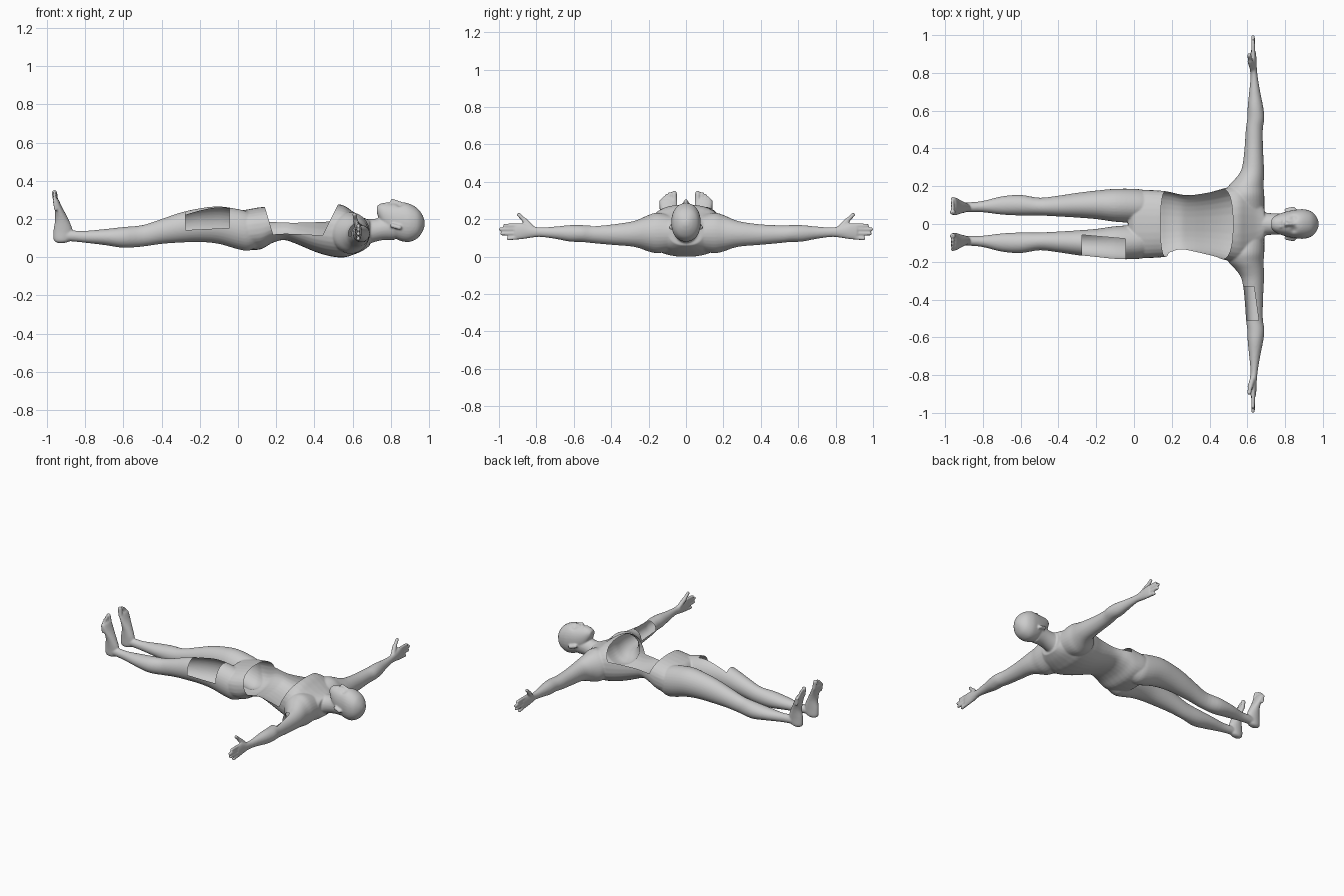
import bpy, bmesh, math
from mathutils import Vector

bm = bmesh.new()


def catmull(a, b, c, d, t):
    return [0.5 * (2*q + (r - p)*t + (2*p - 5*q + 4*r - s)*t*t + (3*q - p - 3*r + s)*t**3)
            for p, q, r, s in zip(a, b, c, d)]


def loft(axis, rows, side=1, power=2.0, n=32, steps=4):
    """Closed tube; each row = position along axis, then low/high bounds on the two other axes."""
    pts = [rows[0]] + rows + [rows[-1]]
    dense = [catmull(*pts[i:i+4], k/steps) for i in range(len(rows)-1) for k in range(steps)]
    dense.append(rows[-1])
    u, v = [k for k in range(3) if k != axis]
    rings = []
    for t, a0, a1, b0, b1 in dense:
        ring = []
        for k in range(n):
            c, s = math.cos(math.tau*k/n), math.sin(math.tau*k/n)
            p = [0, 0, 0]
            p[axis] = t
            p[u] = (a0+a1)/2 + (a1-a0)/2 * math.copysign(abs(c)**(2/power), c)
            p[v] = (b0+b1)/2 + (b1-b0)/2 * math.copysign(abs(s)**(2/power), s)
            p[1] *= side
            ring.append(bm.verts.new(p))
        rings.append(ring)
    for r, q in zip(rings, rings[1:]):
        for k in range(n):
            bm.faces.new((r[k], r[(k+1) % n], q[(k+1) % n], q[k]))
    bm.faces.new(rings[0][::-1])
    bm.faces.new(rings[-1])


def capsule(a, b, r, side=1):
    """Rounded rod between two points (fingers, toes, nose, ears)."""
    a, b = Vector(a), Vector(b)
    a.y *= side
    b.y *= side
    d = b - a
    rot = d.to_track_quat('Z', 'Y')
    for vert in bmesh.ops.create_uvsphere(bm, u_segments=12, v_segments=9, radius=r)['verts']:
        if vert.co.z > 0:
            vert.co.z += d.length
        vert.co = rot @ vert.co + a


# torso
loft(0, [(x, -w, w, lo, hi) for x, w, lo, hi in [
    (-.03, .09, .09, .21), (0, .165, .055, .24), (.05, .18, .04, .25), (.12, .178, .042, .262),
    (.18, .172, .075, .264), (.24, .158, .09, .262), (.3, .153, .072, .262), (.4, .168, .03, .27),
    (.48, .19, .006, .28), (.55, .205, -.001, .272), (.6, .2, .012, .24), (.65, .16, .033, .21),
    (.69, .09, .06, .195)]], power=2.4)

# neck and head
loft(0, [(.64, -.075, .075, .05, .2), (.7, -.06, .06, .075, .2), (.76, -.056, .056, .09, .21),
         (.82, -.06, .06, .09, .24)])
loft(0, [(x, -w, w, lo, hi) for x, w, lo, hi in [
    (.727, .025, .23, .268), (.75, .045, .175, .282), (.78, .058, .13, .284), (.82, .069, .1, .284),
    (.86, .076, .083, .288), (.9, .078, .081, .279), (.94, .066, .1, .255), (.965, .04, .133, .222),
    (.977, .012, .165, .19)]], power=2.2)
capsule((.85, 0, .281), (.808, 0, .296), .011)
capsule((.778, -.014, .279), (.778, .014, .279), .009)

for s in (1, -1):
    # ears and nostrils
    capsule((.808, .074, .165), (.845, .08, .155), .012, s)
    capsule((.803, .004, .287), (.803, .009, .287), .008, s)

    # arms
    loft(1, [(.08, .5, .69, .03, .22), (.15, .49, .69, .018, .235), (.2, .5, .686, .027, .222),
             (.25, .545, .688, .045, .2), (.3, .572, .688, .055, .185), (.4, .585, .683, .063, .172),
             (.5, .592, .682, .072, .167), (.56, .6, .69, .078, .168), (.62, .602, .684, .08, .168),
             (.7, .61, .668, .095, .16), (.78, .617, .655, .105, .156), (.83, .612, .65, .1, .165),
             (.88, .615, .648, .092, .178), (.915, .618, .644, .09, .175)], s)
    # fingers and thumb
    for y0, z0, y1, z1 in [(.9, .167, .968, .166), (.9, .146, .991, .146),
                           (.9, .124, .983, .122), (.89, .102, .95, .096)]:
        capsule((.631, y0, z0), (.63, y1, z1), .0105, s)
    capsule((.628, .82, .15), (.615, .862, .192), .015, s)
    capsule((.615, .862, .192), (.61, .893, .223), .0115, s)

    # legs
    loft(0, [(.13, .03, .15, .07, .2), (.06, .008, .178, .035, .235), (0, .006, .186, .042, .252),
             (-.1, .012, .186, .07, .266), (-.2, .026, .177, .08, .256), (-.3, .034, .165, .077, .234),
             (-.4, .04, .15, .07, .2), (-.5, .045, .139, .056, .168), (-.6, .045, .154, .05, .158),
             (-.7, .05, .146, .064, .147), (-.8, .062, .122, .076, .138), (-.87, .063, .115, .083, .14),
             (-.92, .064, .112, .085, .14)], s)
    # feet and toes
    loft(2, [(.075, -.945, -.905, .072, .1), (.09, -.965, -.875, .06, .112), (.14, -.966, -.866, .058, .116),
             (.2, -.957, -.888, .055, .124), (.26, -.961, -.92, .047, .138), (.295, -.97, -.936, .046, .141),
             (.305, -.966, -.942, .055, .13)], s)
    for y, z, r in [(.061, .338, .0145), (.084, .336, .01), (.102, .326, .0095),
                    (.118, .312, .009), (.133, .296, .009)]:
        capsule((-.954, y, z - .045), (-.961, y + .002, z), r, s)

bmesh.ops.recalc_face_normals(bm, faces=bm.faces)
mesh = bpy.data.meshes.new("body")
bm.to_mesh(mesh)
bm.free()
body = bpy.data.objects.new("body", mesh)
bpy.context.collection.objects.link(body)

# fuse all parts into one hollow skin
m = body.modifiers.new("fuse", 'REMESH')
m.mode = 'VOXEL'
m.voxel_size = .0055
m = body.modifiers.new("soften", 'SMOOTH')
m.factor = .5
m.iterations = 4
skin = bpy.data.meshes.new_from_object(body.evaluated_get(bpy.context.evaluated_depsgraph_get()))
body.modifiers.clear()
body.data = skin

bm = bmesh.new()
bm.from_mesh(skin)

# eye sockets
for vert in bm.verts:
    if vert.co.x > .75 and vert.co.z > .22:
        for s in (1, -1):
            d2 = (vert.co.x - .846)**2 + (vert.co.y - s*.031)**2
            vert.co.z -= .011 * math.exp(-d2 / (2 * .012**2))


def cut_window(planes):
    """Open the skin where every plane's normal side is met, with clean edges."""
    planes = [(Vector(p), Vector(q).normalized()) for p, q in planes]

    def inside(f, margin):
        c = f.calc_center_median()
        return all((c - p).dot(q) > margin for p, q in planes)

    for p, q in planes:
        faces = [f for f in bm.faces if inside(f, -.02)]
        geom = set(faces)
        for f in faces:
            geom.update(f.edges)
            geom.update(f.verts)
        bmesh.ops.bisect_plane(bm, geom=list(geom), dist=1e-5, plane_co=p, plane_no=q)
    bmesh.ops.delete(bm, geom=[f for f in bm.faces if inside(f, 0)], context='FACES')


# belly, thigh and upper-arm windows
cut_window([((.14, 0, .265), (1, 0, .3)), ((.48, 0, .19), (-1, 0, .5)), ((0, 0, .15), (0, -.2, 1))])
cut_window([((-.275, 0, 0), (1, 0, 0)), ((-.045, 0, 0), (-1, 0, 0)),
            ((-.16, -.068, 0), (-.09, -1, 0)), ((-.16, 0, .148), (-.05, 0, 1))])
cut_window([((0, -.33, 0), (0, -1, 0)), ((0, -.51, 0), (0, 1, 0)),
            ((.635, -.33, 0), (-1, -.14, 0)), ((0, 0, .11), (0, 0, 1))])

bm.to_mesh(skin)
bm.free()
bpy.data.meshes.remove(mesh)
for poly in skin.polygons:
    poly.use_smooth = True
